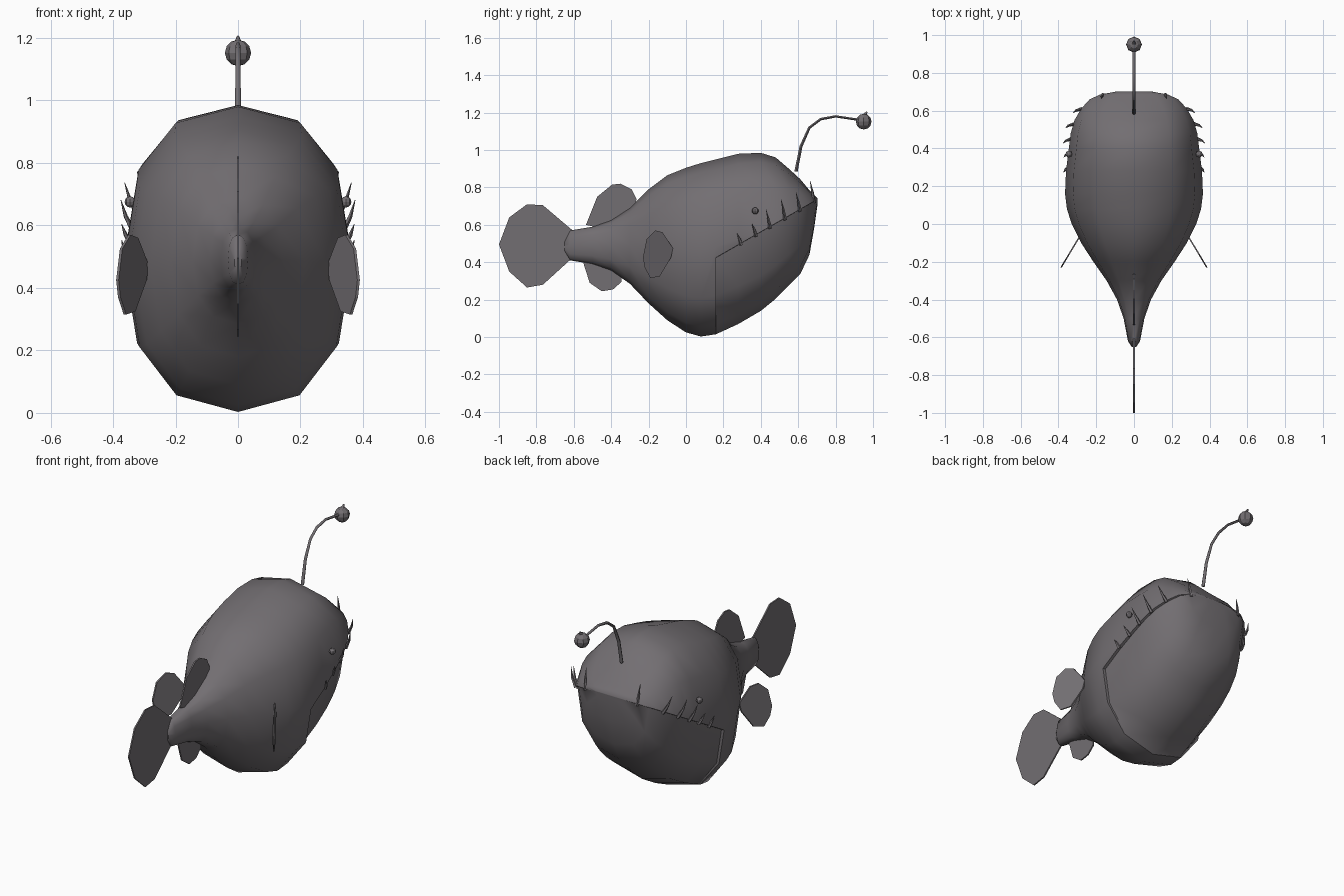
import bpy, bmesh, math
from mathutils import Vector

cube = bpy.data.objects.get("Cube")
if cube:
    bpy.data.objects.remove(cube)

skin = bpy.data.materials.new("dusky_grey_skin")
skin.use_nodes = True
COLOUR = (0.17, 0.157, 0.168, 1)
skin.diffuse_color = COLOUR
skin.node_tree.nodes["Principled BSDF"].inputs["Base Color"].default_value = COLOUR


def finish(name, bm, smooth_angle=None):
    bmesh.ops.recalc_face_normals(bm, faces=bm.faces)
    mesh = bpy.data.meshes.new(name)
    bm.to_mesh(mesh)
    bm.free()
    mesh.materials.append(skin)
    if smooth_angle:
        mesh.shade_smooth()
        mesh.set_sharp_from_angle(angle=math.radians(smooth_angle))
    obj = bpy.data.objects.new(name, mesh)
    bpy.context.collection.objects.link(obj)
    return obj


def loft(bm, rings):
    loops = [[bm.verts.new(p) for p in ring] for ring in rings]
    for a, b in zip(loops, loops[1:]):
        for i in range(len(a)):
            j = (i + 1) % len(a)
            bm.faces.new((a[i], a[j], b[j], b[i]))
    bm.faces.new(loops[0])
    bm.faces.new(loops[-1])


def tube(name, path, radii, sides=6):
    points = [Vector(p) for p in path]
    rings = []
    for i, p in enumerate(points):
        along = points[min(i + 1, len(points) - 1)] - points[max(i - 1, 0)]
        turn = along.to_track_quat('Z', 'Y')
        rings.append([p + turn @ Vector((math.cos(t), math.sin(t), 0)) * radii[i]
                      for t in (k * math.tau / sides for k in range(sides))])
    bm = bmesh.new()
    loft(bm, rings)
    return finish(name, bm, 60)


def ball(name, centre, radius, sides, rows):
    bm = bmesh.new()
    bmesh.ops.create_uvsphere(bm, u_segments=sides, v_segments=rows, radius=radius)
    bmesh.ops.translate(bm, verts=bm.verts, vec=centre)
    return finish(name, bm)


def fin(name, outline, x_at=lambda y: 0, thickness=0.008):
    bm = bmesh.new()
    loft(bm, [[(x_at(y) + s * thickness / 2, y, z) for y, z in outline] for s in (-1, 1)])
    return finish(name, bm)


MOUTH_BACK = 0.16


def mouth_z(y):
    return 0.425 + (y - MOUTH_BACK) * 0.574


# Body: rings of y, top, bottom, half width
sections = [
    (-0.65, .51, .46, .012), (-0.62, .57, .41, .032), (-0.5, .59, .39, .055),
    (-0.4, .625, .355, .09), (-0.3, .69, .285, .145), (-0.2, .79, .18, .215),
    (-0.1, .865, .09, .28), (0, .905, .025, .33), (.08, .93, .003, .355),
    (MOUTH_BACK, .95, .015, .365), (.28, .98, .07, .36), (.4, .985, .14, .345),
    (.48, .96, .205, .335), (.55, .9, .275, .315), (.61, .845, .335, .28),
    (.66, .785, .44, .235), (.685, .76, .58, .18), (.702, .742, .7, .09),
]


def soft(v):
    return math.copysign(abs(v) ** 0.85, v)


rings = []
for y, top, low, half in sections:
    mid = (top + low) / 2
    if y > MOUTH_BACK:
        mid = max(mid, mouth_z(y))
    ring = []
    for k in range(12):
        c, s = soft(math.cos(k * math.tau / 12)), soft(math.sin(k * math.tau / 12))
        if abs(c) < 0.001:
            c = 0
        ring.append((half * s, y, mid + c * ((top - mid) if c > 0 else (mid - low))))
    rings.append(ring)
body = bmesh.new()
loft(body, rings)
body.normal_update()

# Cut the mouth line and set the lower jaw inward
front = [f for f in body.faces if f.calc_center_median().y > MOUTH_BACK]
geom = set(front)
for f in front:
    geom.update(f.edges)
    geom.update(f.verts)
bmesh.ops.bisect_plane(body, geom=list(geom), dist=0.002,
                       plane_co=(0, MOUTH_BACK, mouth_z(MOUTH_BACK)),
                       plane_no=(0, -0.574, 1))
jaw = []
for f in body.faces:
    c = f.calc_center_median()
    if c.y > MOUTH_BACK + 0.001 and c.z < mouth_z(c.y) - 0.001:
        jaw.append(f)
bmesh.ops.inset_region(body, faces=jaw, thickness=0.001)
for v in {v for f in jaw for v in f.verts}:
    v.co.x *= 0.955
finish("body", body, 48)

# Upright fins
fin("tail_fin", [(-.6, .43), (-.765, .28), (-.85, .265), (-.945, .35), (-1, .495),
                 (-.945, .64), (-.85, .71), (-.765, .705), (-.6, .565)])
fin("dorsal_fin", [(-.535, .6), (-.475, .75), (-.395, .815), (-.35, .82),
                   (-.29, .79), (-.265, .74), (-.28, .6), (-.45, .58)])
fin("belly_fin", [(-.55, .4), (-.515, .29), (-.45, .245), (-.39, .255),
                  (-.345, .295), (-.34, .4), (-.45, .43)])

# Lure stalk and bulb
tube("lure_stalk", [(0, .588, .885), (0, .615, 1.02), (0, .66, 1.12), (0, .72, 1.165),
                    (0, .8, 1.18), (0, .92, 1.162)], [.01, .009, .008, .008, .007, .007])
ball("lure_bulb", (0, .95, 1.152), 0.042, 8, 6)
tube("lure_tip", [(0, .95, 1.18), (0, .968, 1.205)], [.014, .004])

# Paired parts
pectoral = [(-.22, .37), (-.19, .315), (-.14, .325), (-.08, .425), (-.07, .475),
            (-.125, .56), (-.165, .57), (-.21, .525), (-.23, .425)]
# Teeth: y, base x, outward lean, height
teeth = [(.295, .352, .02, .05), (.375, .342, .03, .055), (.45, .335, .04, .09),
         (.53, .318, .045, .1), (.61, .278, .045, .09), (.685, .165, .008, .11)]
for side, label in ((1, "left"), (-1, "right")):
    fin(label + "_pectoral_fin", pectoral, lambda y: side * (.29 - (y + .07) * .6))
    ball(label + "_eye", (side * .345, .37, .675), 0.018, 8, 6)
    for i, (y, x, lean, height) in enumerate(teeth):
        z = mouth_z(y)
        tube(f"{label}_tooth_{i + 1}",
             [(side * x, y, z - .01), (side * (x + lean * .6), y - .008, z + height * .4),
              (side * (x + lean), y - .022, z + height)],
             [.01, .007, .001], 5)
